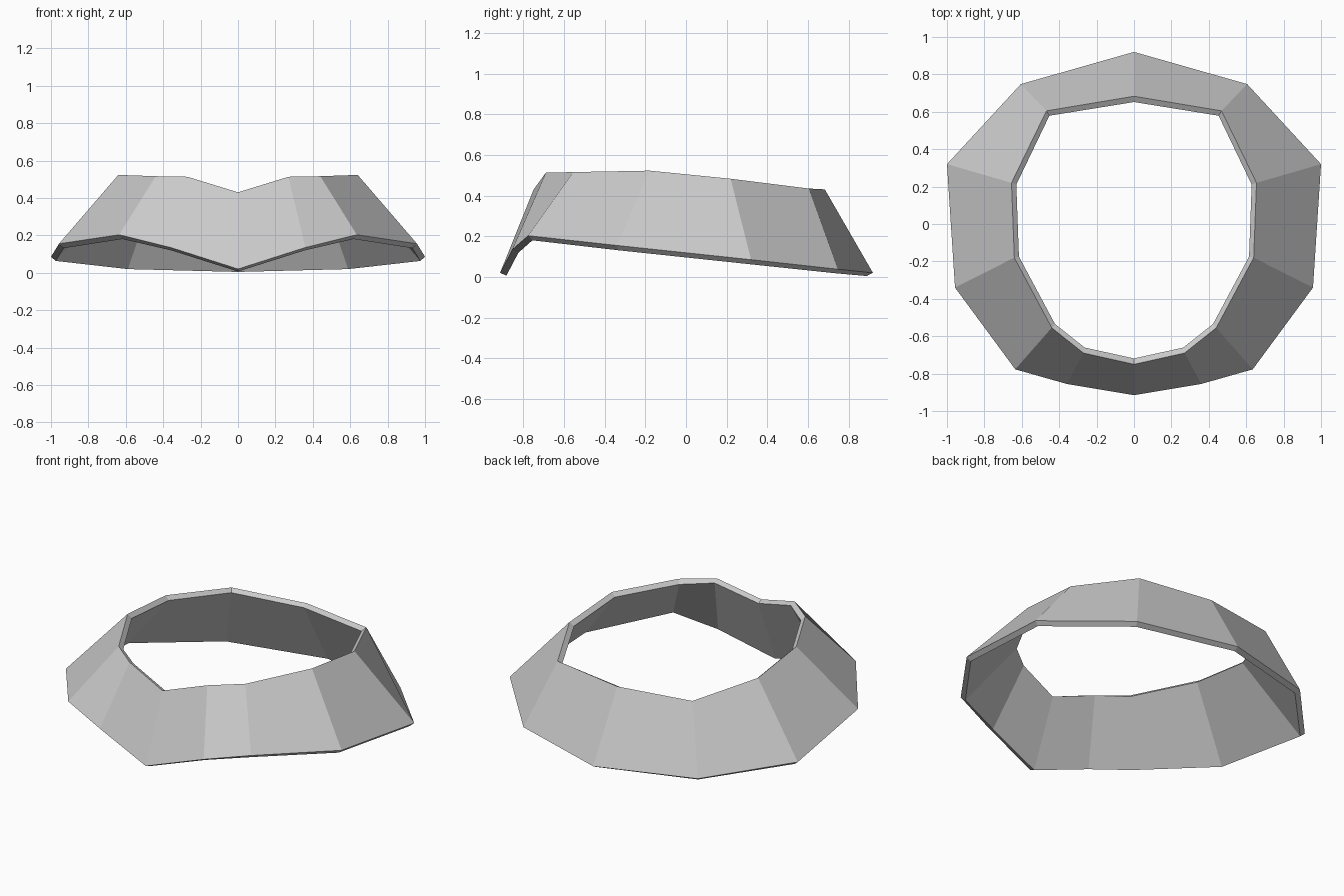
import bpy

cube = bpy.data.objects.get("Cube")
if cube:
    bpy.data.objects.remove(cube, do_unlink=True)

# Left half of the collar, front to back: lower edge and upper edge
LOWER = [(0, -0.915, 0.02), (0.36, -0.855, 0.135), (0.635, -0.777, 0.203),
         (0.957, -0.34, 0.155), (1.0, 0.32, 0.085), (0.605, 0.748, 0.038),
         (0, 0.92, 0.02)]
UPPER = [(0, -0.75, 0.43), (0.27, -0.69, 0.513), (0.44, -0.555, 0.516),
         (0.64, -0.18, 0.523), (0.655, 0.22, 0.483), (0.468, 0.605, 0.435),
         (0, 0.683, 0.431)]


def full_loop(half):
    """Close a half outline by mirroring it across x = 0."""
    return half + [(-x, y, z) for x, y, z in reversed(half[1:-1])]


# Grey material
grey = bpy.data.materials.new("light_grey")
grey.use_nodes = True
color = (0.6, 0.6, 0.6, 1)
grey.diffuse_color = color
grey.node_tree.nodes["Principled BSDF"].inputs["Base Color"].default_value = color

# Faceted collar wall
lower, upper = full_loop(LOWER), full_loop(UPPER)
n = len(lower)
faces = [(i, (i + 1) % n, n + (i + 1) % n, n + i) for i in range(n)]
mesh = bpy.data.meshes.new("collar")
mesh.from_pydata(lower + upper, [], faces)
mesh.materials.append(grey)
collar = bpy.data.objects.new("collar", mesh)
bpy.context.collection.objects.link(collar)

# Wall thickness, grown inwards
shell = collar.modifiers.new("thickness", 'SOLIDIFY')
shell.thickness = 0.034
shell.offset = -1
shell.use_even_offset = True
